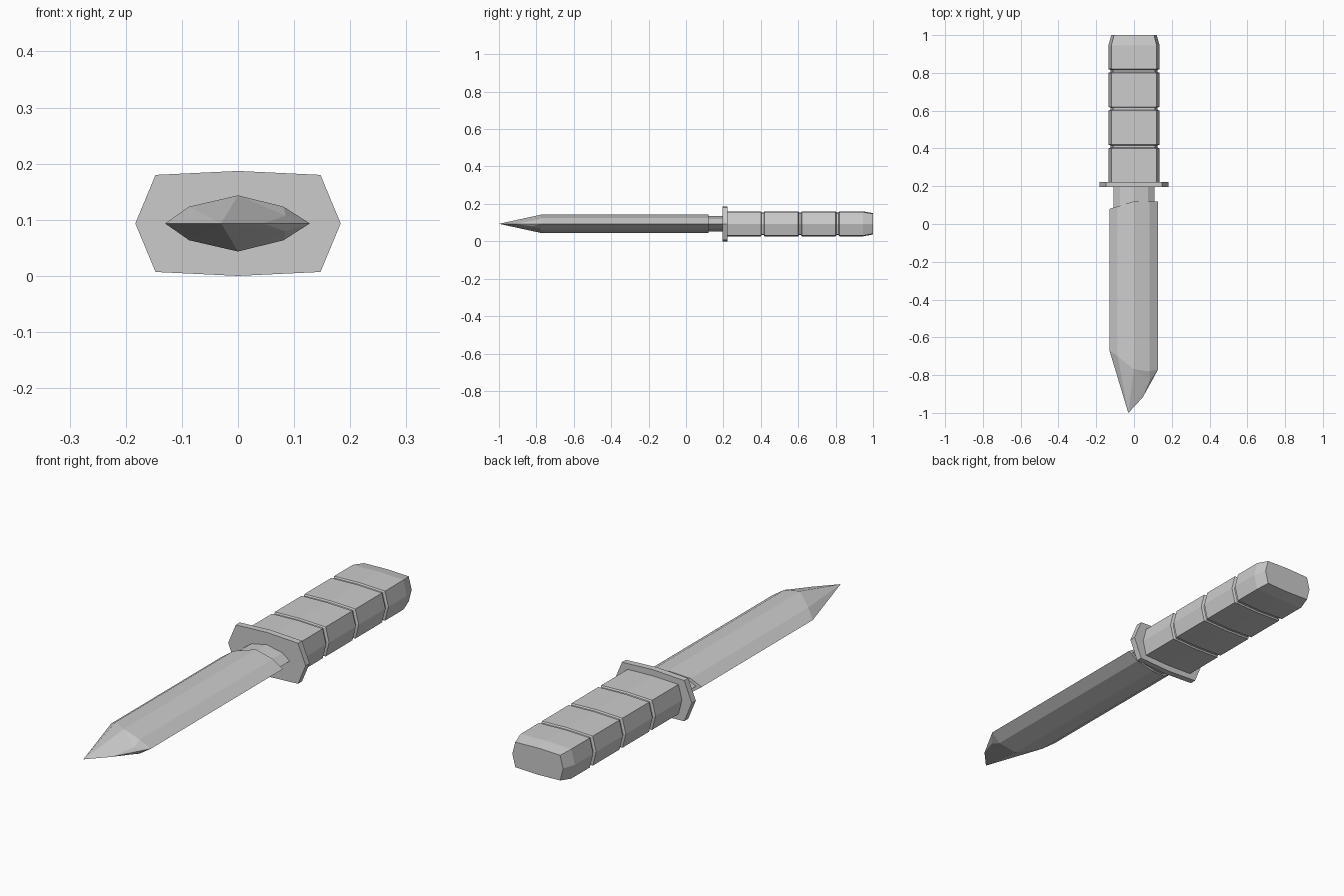
import bpy

if "Cube" in bpy.data.objects:
    bpy.data.objects.remove(bpy.data.objects["Cube"])

ZC = 0.0935  # height of the long axis


def make_object(name, verts, faces):
    mesh = bpy.data.meshes.new(name)
    mesh.from_pydata(verts, [], faces)
    mesh.update()
    obj = bpy.data.objects.new(name, mesh)
    bpy.context.collection.objects.link(obj)
    return obj


def section(half_w, shoulder_w, shoulder_h, crown_h):
    """Eight-sided cross-section, symmetric about both axes."""
    return [(-half_w, 0), (-shoulder_w, shoulder_h), (0, crown_h), (shoulder_w, shoulder_h),
            (half_w, 0), (shoulder_w, -shoulder_h), (0, -crown_h), (-shoulder_w, -shoulder_h)]


def loft(name, profile, stations):
    """Run a profile along y; each station is (y, inset in x, inset in z)."""
    n = len(profile)
    w = max(p[0] for p in profile)
    h = max(p[1] for p in profile)
    verts = [(x * (1 - ix / w), y, ZC + z * (1 - iz / h))
             for y, ix, iz in stations for x, z in profile]
    faces = [(k * n + i, (k + 1) * n + i, (k + 1) * n + (i + 1) % n, k * n + (i + 1) % n)
             for k in range(len(stations) - 1) for i in range(n)]
    last = (len(stations) - 1) * n
    faces += [tuple(range(n)), tuple(last + i for i in reversed(range(n)))]
    return make_object(name, verts, faces)


# Guard plate
loft("guard", section(0.183, 0.147, 0.0865, 0.0935), [(0.195, 0, 0), (0.222, 0, 0)])

# Grip with three grooves and a tapered butt
stations = [(0.215, 0, 0)]
for y in (0.41, 0.61, 0.81):
    stations += [(y - 0.010, 0, 0), (y - 0.006, 0.011, 0.006),
                 (y + 0.006, 0.011, 0.006), (y + 0.010, 0, 0)]
stations += [(0.945, 0, 0), (1.0, 0.016, 0.010)]
loft("grip", section(0.136, 0.120, 0.063, 0.067), stations)

# Tang between blade and guard
loft("tang", section(0.108, 0.073, 0.026, 0.041), [(0.07, 0, 0), (0.2, 0, 0)])

# Blade: rear and front rings, then a faceted point
profile = [(-0.13, 0), (-0.087, 0.030), (0, 0.050), (0.081, 0.030),
           (0.128, 0), (0.081, -0.030), (0, -0.050), (-0.087, -0.030)]
rear_y = [0.08, 0.093, 0.12, 0.12, 0.12, 0.12, 0.12, 0.093]
front_y = [-0.67, -0.70, -0.77, -0.78, -0.77, -0.78, -0.77, -0.70]
verts = [(x, y, ZC + z) for ys in (rear_y, front_y) for (x, z), y in zip(profile, ys)]
verts += [(-0.03, -1.0, ZC), (0.045, -0.92, ZC),
          (0.085, -0.825, ZC + 0.014), (0.085, -0.825, ZC - 0.014), (0, 0.12, ZC)]
TIP, CLIP, UP, LOW, MID = range(16, 21)
faces = []
for i in range(8):
    j = (i + 1) % 8
    faces += [(j, i, 8 + i, 8 + j), (i, j, MID)]
# Upper half of the point; the lower half mirrors ring index i to -i
upper = [(TIP, 8, 9), (TIP, 9, 10), (TIP, 10, UP), (TIP, UP, CLIP),
         (UP, 10, 11), (UP, 11, 12), (CLIP, UP, 12)]
flip = {8 + i: 8 + (-i) % 8 for i in range(8)}
flip.update({TIP: TIP, CLIP: CLIP, UP: LOW})
faces += [f[::-1] for f in upper]
faces += [tuple(flip[v] for v in f) for f in upper]
blade = make_object("blade", verts, faces)

# Consistent outward normals on every part
import bmesh
for obj in bpy.context.collection.objects:
    bm = bmesh.new()
    bm.from_mesh(obj.data)
    bmesh.ops.recalc_face_normals(bm, faces=bm.faces)
    bm.to_mesh(obj.data)
    bm.free()
